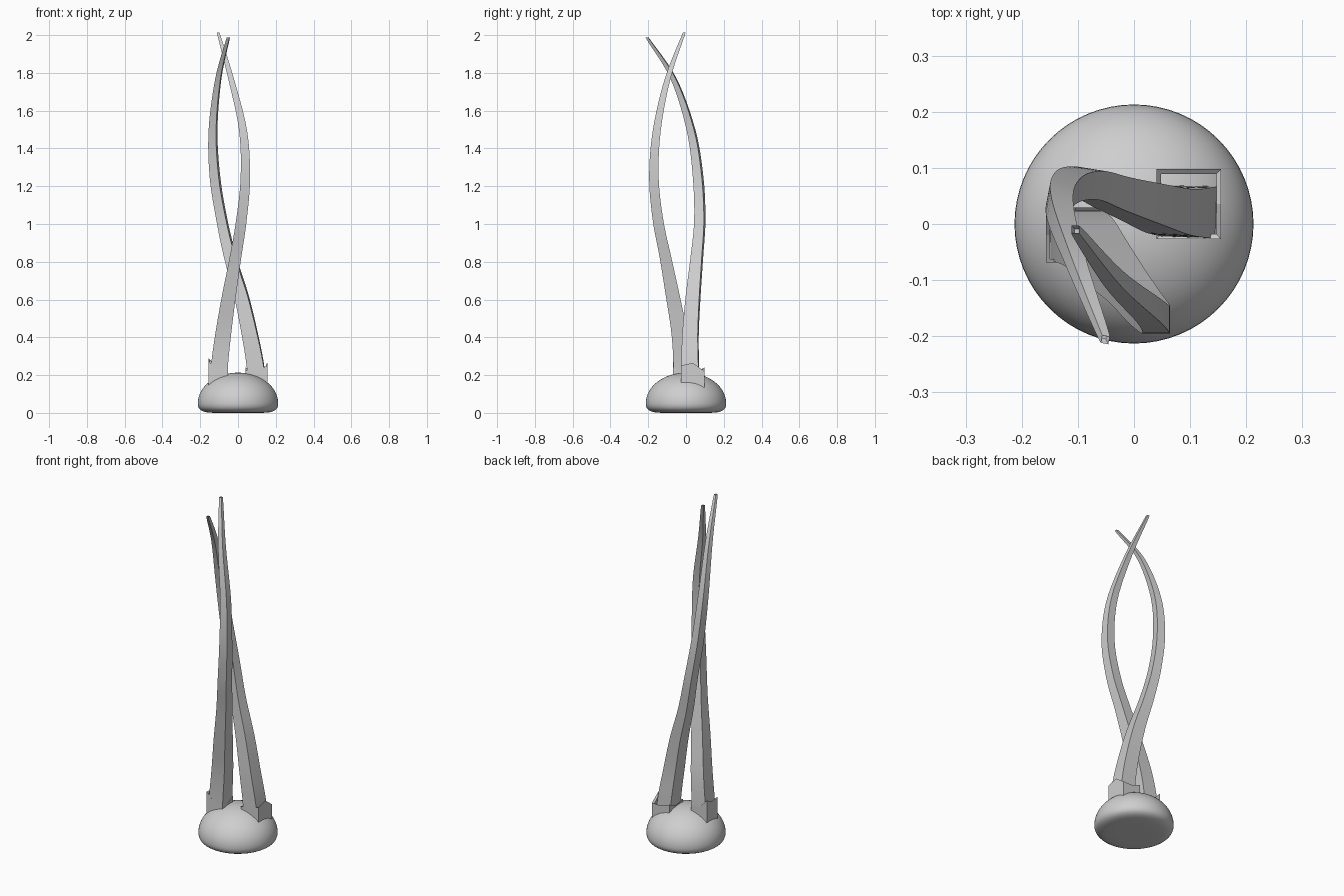
import bpy, bmesh, math
from mathutils import Vector, Matrix

if "Cube" in bpy.data.objects:
    bpy.data.objects.remove(bpy.data.objects["Cube"])

grey = bpy.data.materials.new("plain grey")
grey.diffuse_color = (0.62, 0.62, 0.62, 1)
grey.use_nodes = True
grey.node_tree.nodes["Principled BSDF"].inputs["Base Color"].default_value = grey.diffuse_color


def finish(name, bm, angle):
    bmesh.ops.recalc_face_normals(bm, faces=bm.faces)
    me = bpy.data.meshes.new(name)
    bm.to_mesh(me)
    bm.free()
    me.materials.append(grey)
    ob = bpy.data.objects.new(name, me)
    bpy.context.collection.objects.link(ob)
    bpy.ops.object.select_all(action='DESELECT')
    ob.select_set(True)
    bpy.context.view_layer.objects.active = ob
    bpy.ops.object.shade_smooth_by_angle(angle=math.radians(angle))
    return ob


def loft(bm, rings):
    """Skin closed rings of points and cap both ends."""
    loops = [[bm.verts.new(p) for p in r] for r in rings]
    n = len(loops[0])
    for a, b in zip(loops, loops[1:]):
        for i in range(n):
            j = (i + 1) % n
            bm.faces.new((a[i], a[j], b[j], b[i]))
    bm.faces.new(loops[0][::-1])
    bm.faces.new(loops[-1])


def spline(keys, steps):
    """Catmull-Rom through keys of (x, y, z, half width)."""
    k = [Vector(p) for p in keys]
    k = [2 * k[0] - k[1]] + k + [2 * k[-1] - k[-2]]
    out = []
    for i in range(1, len(k) - 2):
        p0, p1, p2, p3 = k[i - 1:i + 3]
        for s in range(steps):
            t = s / steps
            out.append(0.5 * (2 * p1 + (p2 - p0) * t + (2 * p0 - 5 * p1 + 4 * p2 - p3) * t * t
                              + (3 * p1 - p0 - 3 * p2 + p3) * t ** 3))
    return out + [k[-2]]


SQUARE = [(-1, -1), (1, -1), (1, 1), (-1, 1)]


# Curved, tapering square blades
def blade(name, keys, twist):
    bm = bmesh.new()
    rings = []
    for x, y, z, h in spline(keys, 6):
        rot = Matrix.Rotation(math.radians(twist) * min(z / 1.2, 1), 2)
        offs = [rot @ Vector(c) * h for c in SQUARE]
        rings.append([(x + o.x, y + o.y, z) for o in offs])
    loft(bm, rings)
    finish(name, bm, 30)


blade("left_blade", [
    (-0.105, -0.022, 0.10, 0.047), (-0.098, -0.022, 0.25, 0.045), (-0.078, -0.035, 0.42, 0.042),
    (-0.048, -0.070, 0.62, 0.037), (-0.014, -0.108, 0.82, 0.031), (0.018, -0.148, 1.02, 0.028),
    (0.039, -0.170, 1.25, 0.025), (0.026, -0.154, 1.50, 0.021), (-0.037, -0.097, 1.77, 0.015),
    (-0.100, -0.016, 1.995, 0.008), (-0.101, -0.014, 2.0, 0.005)], 0)
blade("right_blade", [
    (0.104, 0.022, 0.10, 0.047), (0.092, 0.022, 0.25, 0.045), (0.062, 0.024, 0.42, 0.041),
    (0.018, 0.038, 0.62, 0.036), (-0.040, 0.057, 0.82, 0.030), (-0.085, 0.073, 1.02, 0.026),
    (-0.122, 0.064, 1.25, 0.024), (-0.132, 0.026, 1.50, 0.020), (-0.104, -0.066, 1.77, 0.014),
    (-0.055, -0.196, 1.972, 0.008), (-0.054, -0.199, 1.977, 0.005)], -11)


# Uneven-topped collars where the blades leave the dome
def collar(name, x0, x1, y0, y1, heights):
    xm, ym = (x0 + x1) / 2, (y0 + y1) / 2
    pts = [(x0, y0), (xm, y0), (x1, y0), (x1, ym), (x1, y1), (xm, y1), (x0, y1), (x0, ym)]
    bm = bmesh.new()
    outer = [(x, y, h) for (x, y), h in zip(pts, heights)]
    inner = [(xm + (x - xm) * 0.86, ym + (y - ym) * 0.86, h - 0.008) for x, y, h in outer]
    loft(bm, [[(x, y, 0.11) for x, y in pts], outer, inner,
              [(x, y, 0.14) for x, y, h in inner]])
    finish(name, bm, 20)


collar("left_collar", -0.157, -0.052, -0.069, 0.029,
       [0.275, 0.22, 0.24, 0.215, 0.24, 0.235, 0.29, 0.27])
collar("right_collar", 0.040, 0.155, -0.027, 0.098,
       [0.225, 0.225, 0.25, 0.265, 0.22, 0.22, 0.24, 0.21])

# Rounded dome base, turned from a profile
N = 64
profile = [(0.10, 0.0), (0.15, 0.001), (0.17, 0.004), (0.187, 0.009), (0.20, 0.017),
           (0.208, 0.027), (0.212, 0.039)]
for i in range(16):
    a = math.pi / 2 * i / 16
    profile.append((0.213 * math.cos(a), 0.05 + 0.163 * math.sin(a)))
profile.append((0.006, 0.213))
bm = bmesh.new()
loft(bm, [[(r * math.cos(2 * math.pi * i / N), r * math.sin(2 * math.pi * i / N), z)
           for i in range(N)] for r, z in profile])
finish("dome_base", bm, 60)
